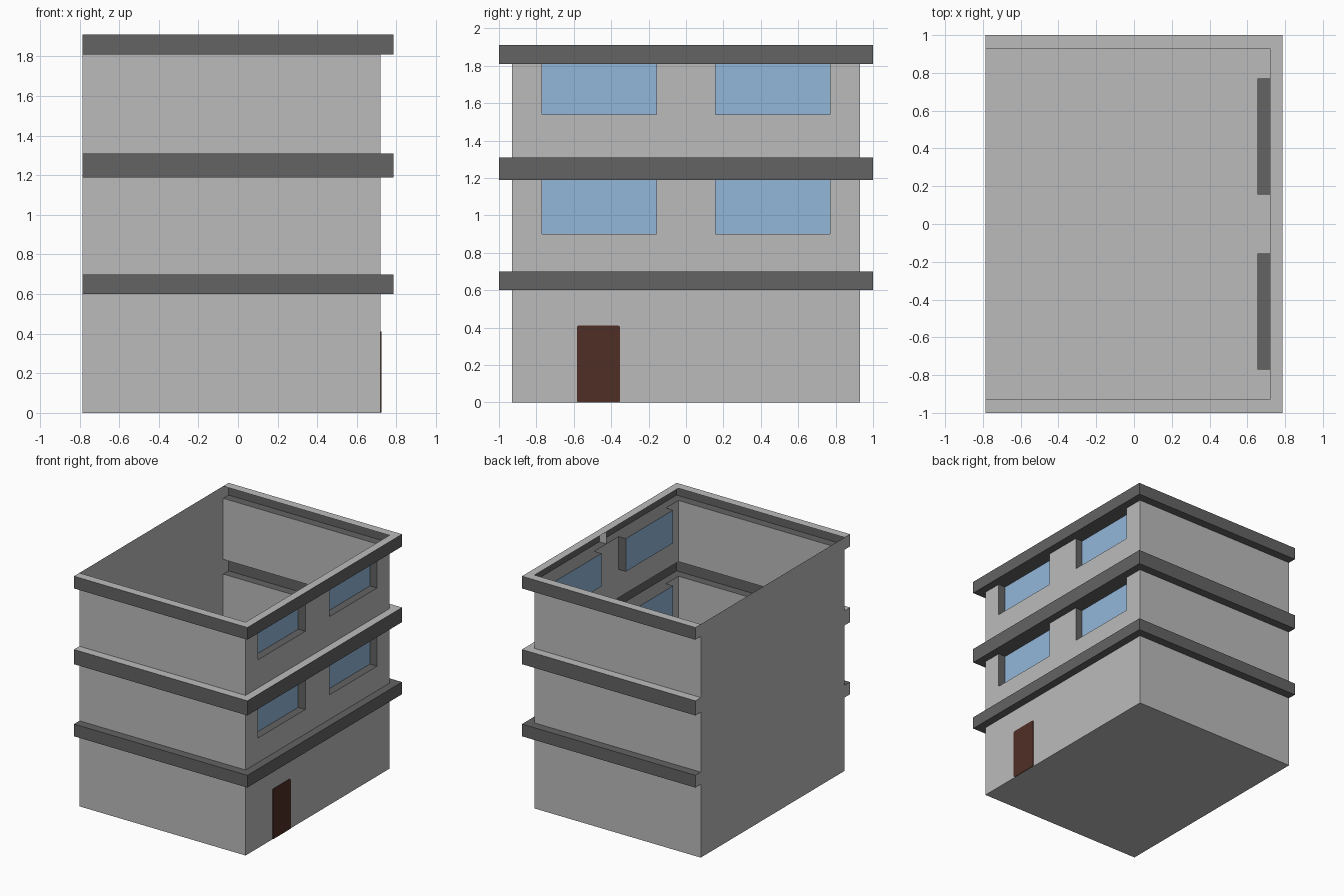
import bpy, bmesh

if "Cube" in bpy.data.objects:
    bpy.data.objects.remove(bpy.data.objects["Cube"])

X0, X1, Y = -0.785, 0.72, 0.93          # wall planes
OX, OY = 0.065, 0.07                    # overhang of the bands
WX = 0.655                              # depth of window panes
BANDS = [(0.60, 0.70), (1.19, 1.31), (1.81, 1.91)]
WINDOW_Y = [(-0.77, -0.157), (0.157, 0.77)]
WINDOW_Z = [(0.90, 1.19), (1.54, 1.81)]


def material(name, rgb):
    m = bpy.data.materials.new(name)
    m.diffuse_color = (*rgb, 1)
    m.use_nodes = True
    m.node_tree.nodes["Principled BSDF"].inputs["Base Color"].default_value = m.diffuse_color
    return m


WALL = material("light grey wall", (0.50, 0.50, 0.50))
TRIM = material("dark grey trim", (0.126, 0.126, 0.126))
GLASS = material("blue glass", (0.29, 0.468, 0.694))
DOOR = material("brown door", (0.078, 0.028, 0.0185))


def finish(bm, name, mats):
    bmesh.ops.remove_doubles(bm, verts=bm.verts, dist=1e-4)
    bmesh.ops.recalc_face_normals(bm, faces=bm.faces)
    me = bpy.data.meshes.new(name)
    bm.to_mesh(me)
    bm.free()
    for m in mats:
        me.materials.append(m)
    ob = bpy.data.objects.new(name, me)
    bpy.context.collection.objects.link(ob)
    return ob


def quad(bm, pts, mat=0):
    bm.faces.new([bm.verts.new(p) for p in pts]).material_index = mat


def x_quad(bm, x, y0, y1, z0, z1, mat=0):
    quad(bm, [(x, y0, z0), (x, y1, z0), (x, y1, z1), (x, y0, z1)], mat)


def path(out):
    """Three-sided plan outline, pushed outwards for the bands."""
    x, y = X1 + OX * out, Y + OY * out
    return [(X0, -y), (x, -y), (x, y), (X0, y)]


def strip(bm, out0, z0, out1, z1, mat, sides=(0, 1, 2)):
    a, b = path(out0), path(out1)
    for i in sides:
        quad(bm, [(*a[i], z0), (*a[i + 1], z0), (*b[i + 1], z1), (*b[i], z1)], mat)


# Hollow shell: walls, projecting bands, flush back wall and floor
bm = bmesh.new()
z = 0.0
for n, (lo, hi) in enumerate(BANDS):
    strip(bm, 0, z, 0, lo, 0, (0, 1, 2) if n == 0 else (0, 2))
    x_quad(bm, X0, -Y, Y, z, lo)                         # back wall
    strip(bm, 0, lo, 1, lo, 1)                           # band underside
    strip(bm, 1, lo, 1, hi, 1)                           # band face
    strip(bm, 1, hi, 0, hi, 1 if n == 0 else 0)          # band top
    x_quad(bm, X0, -Y - OY, Y + OY, lo, hi)
    if n > 0:                                            # wall around windows
        sill, head = WINDOW_Z[n - 1]
        x_quad(bm, X1, -Y, Y, z, sill)
        edges = [-Y] + [e for w in WINDOW_Y for e in w] + [Y]
        for y0, y1 in zip(edges[::2], edges[1::2]):
            x_quad(bm, X1, y0, y1, sill, head)
    z = hi
quad(bm, [(x, y, 0) for x, y in path(0)])
finish(bm, "building_shell", [WALL, TRIM])

# Small rib inside the hollow top band
bm = bmesh.new()
lo, hi = BANDS[2]
quad(bm, [(X1, 0, lo), (X1 + OX, 0, lo), (X1 + OX, 0, hi), (X1, 0, hi)])
finish(bm, "band_rib", [WALL])

# Recessed windows: dark reveals and a blue pane
for floor, (sill, head) in enumerate(WINDOW_Z, 1):
    for side, (y0, y1) in zip(("left", "right"), WINDOW_Y):
        bm = bmesh.new()
        ring = [(y0, sill), (y1, sill), (y1, head), (y0, head)]
        for i in range(4):
            (ya, za), (yb, zb) = ring[i], ring[(i + 1) % 4]
            quad(bm, [(X1, ya, za), (X1, yb, zb), (WX, yb, zb), (WX, ya, za)], 0)
        x_quad(bm, WX, y0, y1, sill, head, 1)
        finish(bm, f"window_{floor}_{side}", [TRIM, GLASS])

# Door: thin plate with slightly rounded corners
bm = bmesh.new()
bmesh.ops.create_cube(bm, size=1)
for v in bm.verts:
    v.co.x = X1 + 0.001 + v.co.x * 0.008
    v.co.y = -0.468 + v.co.y * 0.232
    v.co.z = 0.206 + v.co.z * 0.41
corners = [e for e in bm.edges if abs(e.verts[0].co.x - e.verts[1].co.x) > 0.005]
bmesh.ops.bevel(bm, geom=corners, offset=0.01, segments=2, affect='EDGES', profile=0.5)
finish(bm, "door", [DOOR])
